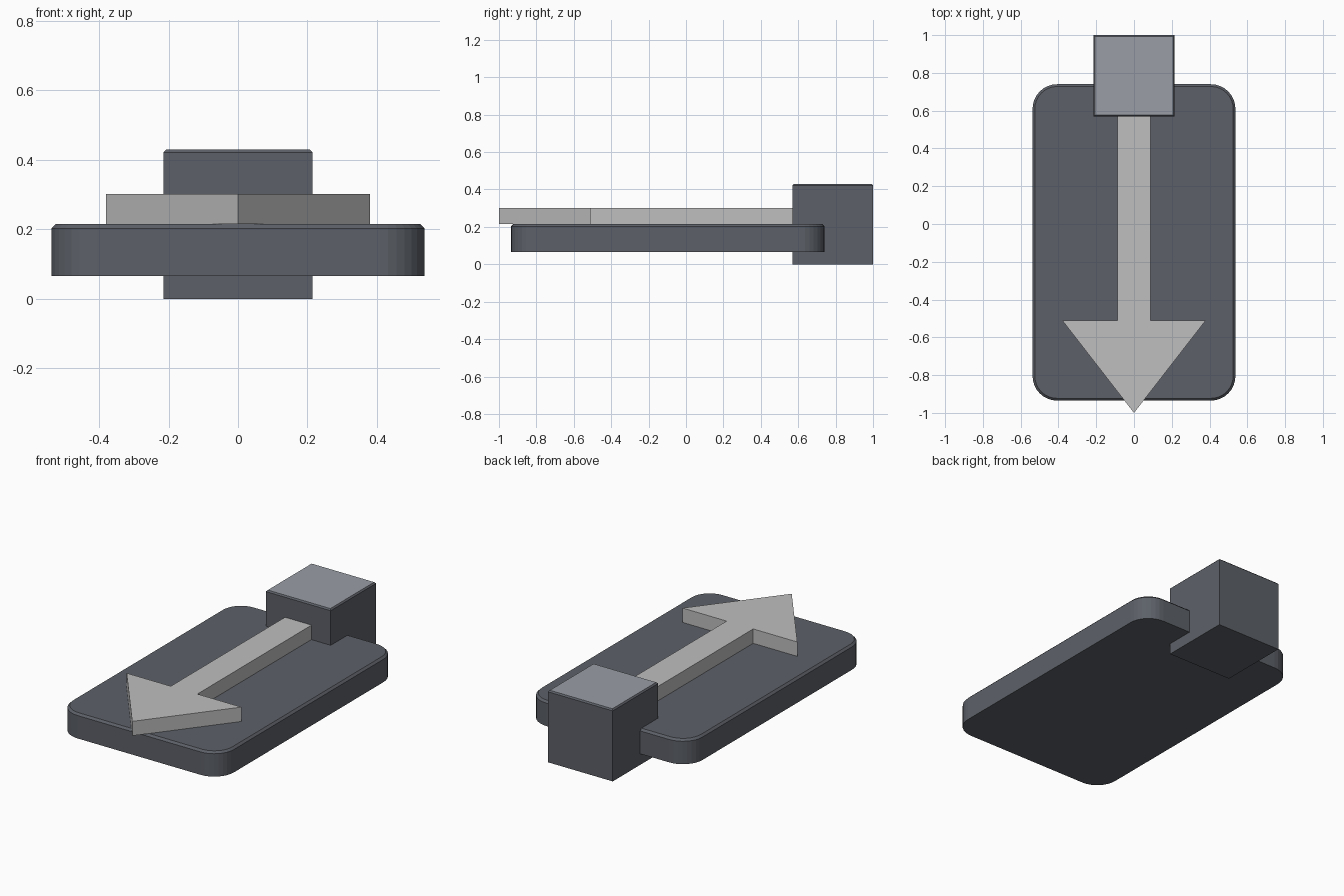
import bpy
import bmesh
import math

cube = bpy.data.objects.get("Cube")
if cube:
    bpy.data.objects.remove(cube, do_unlink=True)


def material(name, colour):
    mat = bpy.data.materials.new(name)
    mat.use_nodes = True
    mat.diffuse_color = (*colour, 1)
    mat.node_tree.nodes["Principled BSDF"].inputs["Base Color"].default_value = (*colour, 1)
    return mat


slate = material("dark_slate_grey", (0.108, 0.118, 0.138))
pale_slate = material("pale_slate_grey", (0.32, 0.34, 0.38))
silver = material("light_grey", (0.52, 0.52, 0.52))


def prism(name, outline, bottom, top, mats, bevel=0):
    """Extrude an outline upwards and optionally chamfer its top rim."""
    bm = bmesh.new()
    base = bm.faces.new([bm.verts.new((x, y, bottom)) for x, y in outline])
    lid = bmesh.ops.extrude_face_region(bm, geom=[base], use_keep_orig=True)["geom"]
    for v in lid:
        if isinstance(v, bmesh.types.BMVert):
            v.co.z = top
    bmesh.ops.recalc_face_normals(bm, faces=bm.faces)
    if bevel:
        rim = [e for e in bm.edges if all(abs(v.co.z - top) < 1e-5 for v in e.verts)]
        bmesh.ops.bevel(bm, geom=rim, offset=bevel, segments=1, affect='EDGES')
    # A second material, when given, covers the flat top
    for f in bm.faces:
        if len(mats) > 1 and f.normal.z > 0.95:
            f.material_index = 1
    mesh = bpy.data.meshes.new(name)
    bm.to_mesh(mesh)
    bm.free()
    for m in mats:
        mesh.materials.append(m)
    obj = bpy.data.objects.new(name, mesh)
    bpy.context.collection.objects.link(obj)
    return obj


def rounded_rectangle(x0, x1, y0, y1, radius, steps):
    corners = [(x1 - radius, y1 - radius), (x0 + radius, y1 - radius),
               (x0 + radius, y0 + radius), (x1 - radius, y0 + radius)]
    points = []
    for i, (cx, cy) in enumerate(corners):
        for s in range(steps + 1):
            a = math.pi / 2 * (i + s / steps)
            points.append((cx + radius * math.cos(a), cy + radius * math.sin(a)))
    return points


# Base plate with rounded corners
prism("base_plate", rounded_rectangle(-0.537, 0.537, -0.935, 0.74, 0.13, 8),
      0.066, 0.215, [slate], bevel=0.012)

# Block at the back with a pale top
prism("rear_block", [(-0.215, 0.57), (0.215, 0.57), (0.215, 1), (-0.215, 1)],
      0, 0.43, [slate, pale_slate], bevel=0.008)

# Raised arrow pointing to the front, mirrored from one half outline
half = [(0.088, 0.58), (0.088, -0.51), (0.38, -0.51)]
arrow = half + [(0, -1)] + [(-x, y) for x, y in reversed(half)]
prism("arrow", arrow, 0.216, 0.302, [silver])
